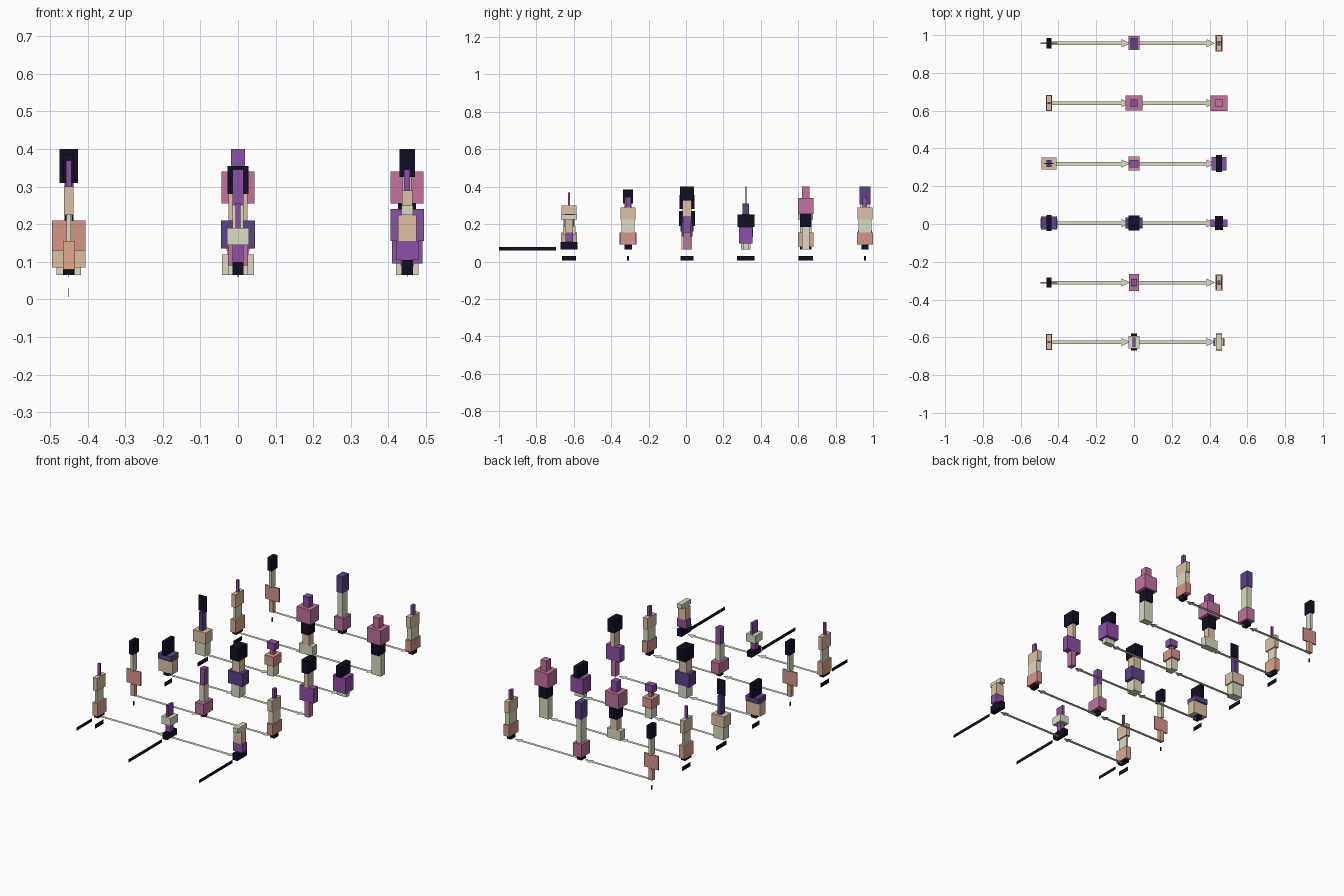
import bpy

COLORS = {
    "black": (0.006, 0.004, 0.018), "navy": (0.11, 0.055, 0.26), "purple": (0.27, 0.08, 0.38),
    "pink": (0.55, 0.17, 0.35), "salmon": (0.69, 0.30, 0.25), "peach": (0.75, 0.40, 0.26),
    "tan": (0.72, 0.54, 0.37), "cream": (0.71, 0.71, 0.54),
}
MATS = {}
for cname, rgb in COLORS.items():
    MATS[cname] = bpy.data.materials.new(cname)
    MATS[cname].diffuse_color = (*rgb, 1)

BASE = 0.065
COLS = [-0.45, 0.0, 0.45]
ROWS = [-0.625, -0.31, 0.005, 0.32, 0.64, 0.957]


def make(name, verts, faces, color):
    me = bpy.data.meshes.new(name)
    me.from_pydata(verts, [], faces)
    me.materials.append(MATS[color])
    ob = bpy.data.objects.new(name, me)
    bpy.context.collection.objects.link(ob)
    return ob


def box(name, x0, x1, y0, y1, z0, z1, color):
    v = [(x, y, z) for x in (x0, x1) for y in (y0, y1) for z in (z0, z1)]
    f = [(0, 1, 3, 2), (4, 6, 7, 5), (0, 4, 5, 1), (2, 3, 7, 6), (0, 2, 6, 4), (1, 5, 7, 3)]
    return make(name, v, f, color)


def stack(col, rows, *blocks):
    """Blocks from the bottom up: colour, half width, half depth, top height."""
    for r in rows:
        x, y, z = COLS[col], ROWS[r], BASE
        for color, hx, hy, top in blocks:
            box("stack_block", x - hx, x + hx, y - hy, y + hy, z, top, color)
            z = top


# first column of stacks
stack(0, (0, 4), ("black", .013, .03, .08), ("peach", .016, .042, .155), ("cream", .006, .03, .225),
      ("tan", .0125, .04, .30), ("purple", .007, .005, .37))
stack(0, (1, 5), ("peach", .013, .012, .13), ("salmon", .045, .004, .21),
      ("cream", .008, .018, .31), ("black", .0135, .027, .385))
stack(0, (2,), ("black", .015, .02, .085), ("tan", .045, .025, .16), ("navy", .042, .035, .19),
      ("black", .012, .042, .27))
stack(0, (3,), ("cream", .033, .025, .14), ("tan", .04, .032, .205), ("navy", .012, .018, .31),
      ("black", .025, .003, .40))

# middle column of stacks
stack(1, (0,), ("black", .015, .045, .10), ("purple", .015, .015, .145), ("cream", .029, .033, .19),
      ("purple", .007, .025, .255))
stack(1, (1,), ("black", .012, .015, .09), ("pink", .027, .045, .155), ("cream", .014, .02, .25),
      ("purple", .015, .018, .345))
stack(1, (2,), ("cream", .026, .028, .135), ("navy", .045, .03, .21), ("tan", .025, .025, .28),
      ("black", .028, .04, .355))
stack(1, (3,), ("cream", .02, .025, .13), ("salmon", .03, .037, .185), ("pink", .01, .012, .215),
      ("purple", .025, .02, .255))
stack(1, (4,), ("cream", .043, .02, .12), ("tan", .02, .02, .185), ("black", .025, .03, .255),
      ("pink", .044, .04, .34), ("purple", .019, .02, .40))
stack(1, (5,), ("black", .015, .02, .09), ("pink", .028, .037, .165), ("cream", .015, .025, .305),
      ("navy", .019, .029, .40))

# last column of stacks
stack(2, (0,), ("black", .015, .045, .105), ("purple", .03, .02, .155), ("tan", .025, .022, .225),
      ("cream", .015, .043, .25))
stack(2, (1, 5), ("black", .013, .02, .09), ("salmon", .018, .043, .155), ("cream", .015, .034, .225),
      ("tan", .014, .041, .29), ("purple", .008, .012, .345))
stack(2, (2,), ("pink", .015, .019, .155), ("purple", .045, .02, .24), ("tan", .012, .025, .325),
      ("black", .021, .038, .40))
stack(2, (3,), ("cream", .03, .015, .095), ("purple", .041, .036, .185), ("black", .015, .045, .25))
stack(2, (4,), ("cream", .03, .02, .185), ("black", .024, .03, .255), ("pink", .044, .041, .34),
      ("pink", .019, .021, .40))

# flat arrows joining neighbouring columns
for y in ROWS:
    for x in COLS[:2]:
        a, n, t, w, h = x + 0.01, x + 0.385, x + 0.43, 0.009, 0.021
        pts = [(a, -w), (n, -w), (n, -h), (t, 0), (n, h), (n, w), (a, w)]
        make("flow_arrow", [(px, y + py, BASE) for px, py in pts], [tuple(range(7))], "cream")

# plain strips standing in for row and column tags
for y, half in zip(ROWS, (.038, .005, .034, .046, .038, .005)):
    box("row_tag", -.451, -.449, y - half, y + half, .006, .03, "black")
for x, end in zip(COLS, (-.835, -1.0, -1.0)):
    box("column_tag", x - .001, x + .001, end, -.695, .059, .077, "black")
